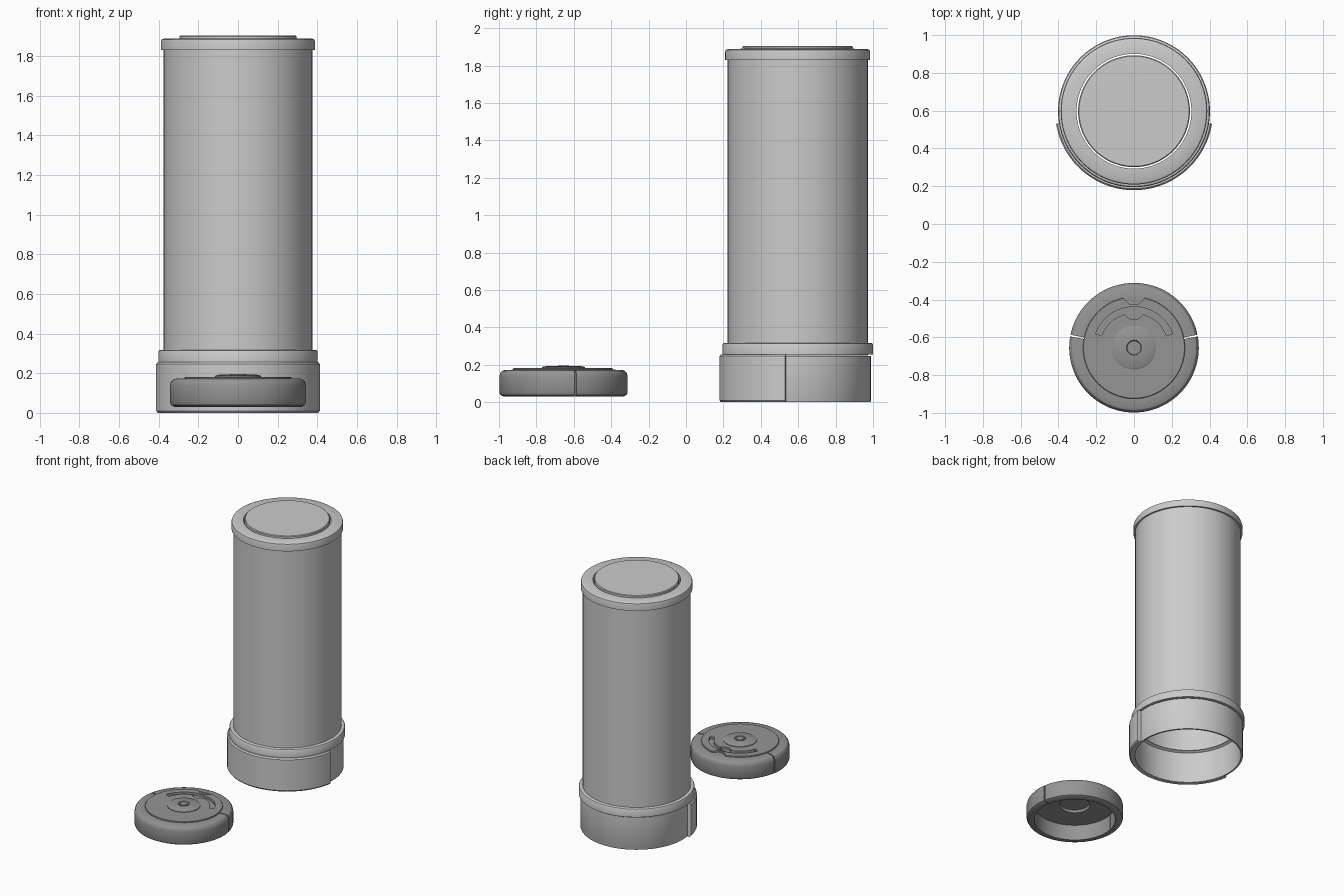
import bpy, bmesh
from math import radians, cos, sin

if "Cube" in bpy.data.objects:
    bpy.data.objects.remove(bpy.data.objects["Cube"])

CAN = (0, 0.597)    # canister axis
LID = (0, -0.655)   # loose lid axis

dark = bpy.data.materials.new("dark_grey")
dark.diffuse_color = (0.3, 0.3, 0.3, 1)
dark.use_nodes = True
dark.node_tree.nodes["Principled BSDF"].inputs["Base Color"].default_value = dark.diffuse_color


def lathe(name, profile, centre, a0=0, a1=360, steps=96, mat=None, smooth=True):
    """Revolve a closed (radius, z) outline about a vertical axis."""
    full = a1 - a0 >= 360
    n = steps if full else max(8, int(steps * (a1 - a0) / 360))
    bm = bmesh.new()
    rows = []
    for i in range(n if full else n + 1):
        a = radians(a0 + (a1 - a0) * i / n)
        rows.append([bm.verts.new((r * cos(a), r * sin(a), z)) for r, z in profile])
    m = len(profile)
    for i in range(n):
        p, q = rows[i], rows[(i + 1) % len(rows)]
        for j in range(m):
            k = (j + 1) % m
            if profile[j][0] == 0 and profile[k][0] == 0:
                continue
            bm.faces.new((p[j], q[j], q[k], p[k]))
    if not full:
        bm.faces.new(rows[0])
        bm.faces.new(rows[-1])
    bmesh.ops.remove_doubles(bm, verts=bm.verts, dist=1e-5)
    bmesh.ops.dissolve_degenerate(bm, edges=bm.edges, dist=1e-6)
    bmesh.ops.recalc_face_normals(bm, faces=bm.faces)
    me = bpy.data.meshes.new(name)
    bm.to_mesh(me)
    bm.free()
    ob = bpy.data.objects.new(name, me)
    ob.location = (*centre, 0)
    bpy.context.collection.objects.link(ob)
    if mat:
        me.materials.append(mat)
    if smooth:
        bpy.ops.object.select_all(action='DESELECT')
        ob.select_set(True)
        bpy.context.view_layer.objects.active = ob
        bpy.ops.object.shade_smooth_by_angle(angle=radians(30))
    return ob


def cut(target, cutter):
    cutter.hide_render = True
    cutter.display_type = 'WIRE'
    mod = target.modifiers.new(cutter.name, 'BOOLEAN')
    mod.operation = 'DIFFERENCE'
    mod.solver = 'EXACT'
    mod.object = cutter


# Canister: open-ended tube, top ring, top disc with a fine gap around it
lathe("tube", [(0.355, 0.25), (0.375, 0.25), (0.375, 1.84), (0.355, 1.84)], CAN)
lathe("top_ring", [(0.304, 1.865), (0.355, 1.865), (0.355, 1.83), (0.388, 1.83),
                   (0.388, 1.873), (0.385, 1.883), (0.375, 1.888), (0.304, 1.89)], CAN)
lathe("top_disc", [(0, 1.865), (0.296, 1.865), (0.296, 1.899), (0.291, 1.904), (0, 1.905)], CAN)

# Collar, inner base ring and the thicker front guard
lathe("collar", [(0.36, 0.255), (0.402, 0.255), (0.402, 0.308), (0.398, 0.315),
                 (0.39, 0.318), (0.36, 0.318)], CAN)
lathe("base_ring", [(0.376, 0.0), (0.388, 0.0), (0.391, 0.006), (0.391, 0.248),
                    (0.36, 0.248), (0.376, 0.24)], CAN)
lathe("front_guard", [(0.385, 0.0), (0.41, 0.0), (0.418, 0.01), (0.418, 0.246),
                      (0.41, 0.256), (0.385, 0.256)], CAN, 189.2, 350.8)

# Lid rim in two arcs separated by thin slits
rim = [(0.288, 0.03), (0.32, 0.03), (0.337, 0.039), (0.343, 0.052), (0.343, 0.138),
       (0.339, 0.155), (0.329, 0.167), (0.312, 0.173), (0.268, 0.174), (0.268, 0.15),
       (0.288, 0.15)]
lathe("lid_rim_back", rim, LID, 11.6, 168.4, mat=dark)
lathe("lid_rim_front", rim, LID, 170.0, 370.0, mat=dark)

# Lid plate with an arc slot, finger dip and rim notch
plate = lathe("lid_plate", [(0, 0.168), (0.1, 0.168), (0.11, 0.15), (0.27, 0.15),
                            (0.27, 0.178), (0.267, 0.182), (0, 0.182)], LID, mat=dark)
cut(plate, lathe("slot_cutter", [(0.183, 0.163), (0.217, 0.163), (0.217, 0.2), (0.183, 0.2)],
                 LID, 20, 160, steps=120, smooth=False))
dip = lathe("dip_cutter", [(0, 0.166), (0.03, 0.166), (0.03, 0.2), (0, 0.2)],
            (0, -0.475), steps=32, smooth=False)
dip.scale.x = 1.5
cut(plate, dip)
notch = lathe("notch_cutter", [(0, 0.17), (0.06, 0.17), (0.06, 0.2), (0, 0.2)],
              (0, -0.371), 0, 360, steps=8, smooth=False)
notch.rotation_euler.z = radians(22.5)
cut(plate, notch)

# Lid centre boss with a small octagonal pin
lathe("lid_boss", [(0, 0.175), (0.116, 0.175), (0.116, 0.186), (0.105, 0.192),
                   (0.04, 0.195), (0.036, 0.189), (0, 0.189)], LID, steps=64, mat=dark)
lathe("lid_pin", [(0, 0.18), (0.03, 0.18), (0.03, 0.196), (0, 0.196)], LID, steps=8, mat=dark)
